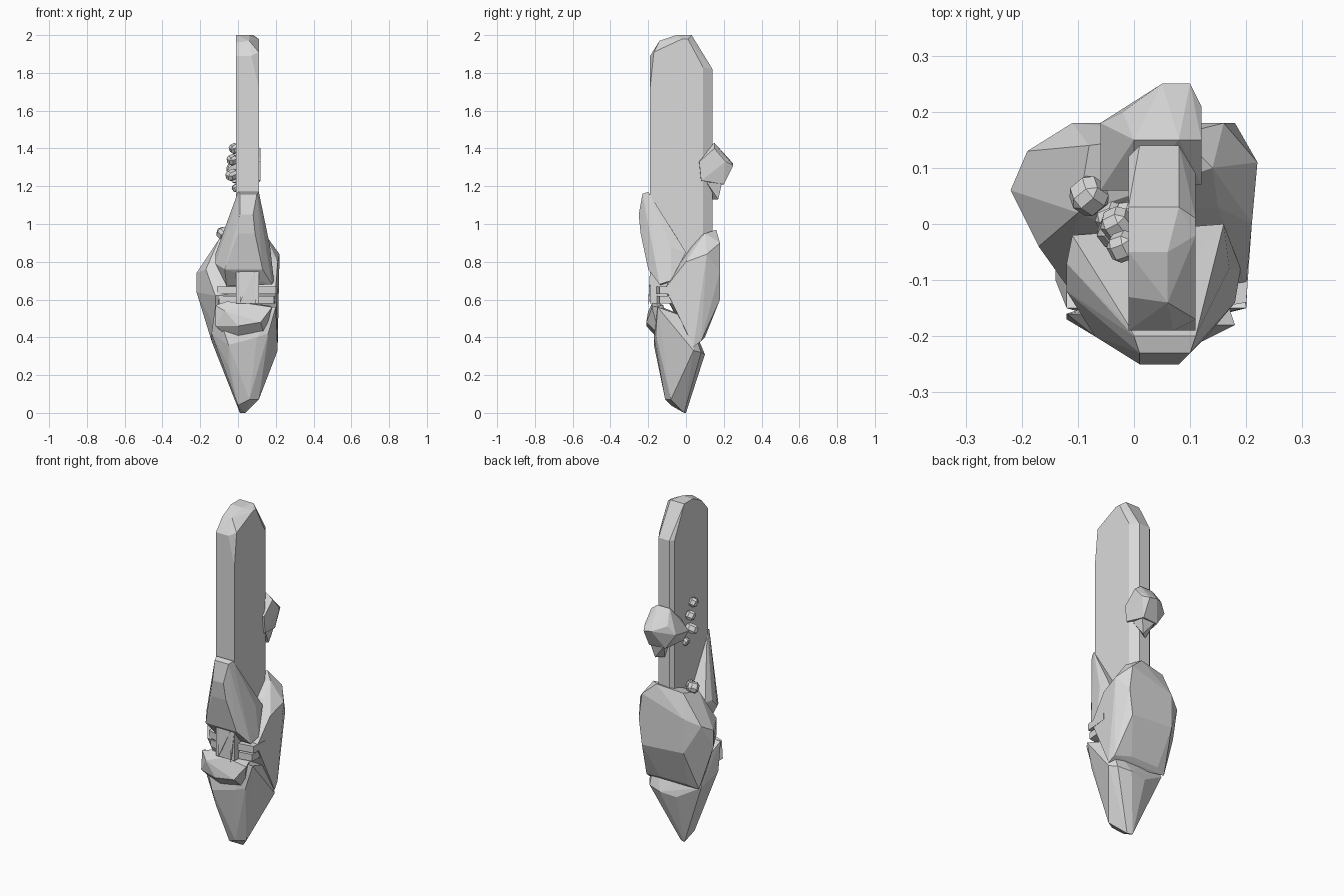
import bpy
import bmesh
from mathutils import Matrix, Vector

cube = bpy.data.objects.get("Cube")
if cube:
    bpy.data.objects.remove(cube, do_unlink=True)

UNIT = 0.01  # all rock points are written in hundredths

stone = bpy.data.materials.new("pale_grey_stone")
stone.use_nodes = True
stone_colour = (0.7, 0.7, 0.7, 1)
stone.diffuse_color = stone_colour
stone.node_tree.nodes["Principled BSDF"].inputs["Base Color"].default_value = stone_colour


def finish(name, bm):
    """Turn a bmesh into a flat-shaded stone object."""
    bmesh.ops.recalc_face_normals(bm, faces=bm.faces)
    mesh = bpy.data.meshes.new(name)
    bm.to_mesh(mesh)
    bm.free()
    mesh.materials.append(stone)
    rock = bpy.data.objects.new(name, mesh)
    bpy.context.scene.collection.objects.link(rock)
    return rock


def chiselled_rock(name, corners):
    """Convex faceted rock stretched over a handful of corner points."""
    bm = bmesh.new()
    for corner in corners:
        bm.verts.new(Vector(corner) * UNIT)
    hull = bmesh.ops.convex_hull(bm, input=bm.verts)
    unused = [item for item in hull["geom_interior"] if isinstance(item, bmesh.types.BMVert)]
    bmesh.ops.delete(bm, geom=unused, context="VERTS")
    bmesh.ops.dissolve_limit(bm, angle_limit=0.06, verts=bm.verts, edges=bm.edges)
    return finish(name, bm)


def pebble(name, centre, radius, stretch):
    """Small faceted stone: a cube with its corners cut off."""
    bm = bmesh.new()
    bmesh.ops.create_cube(bm, size=2 * radius * UNIT)
    bmesh.ops.bevel(bm, geom=bm.verts[:] + bm.edges[:], offset=radius * UNIT / 2,
                    segments=1, affect="EDGES")
    bmesh.ops.scale(bm, vec=(1, 1, stretch), verts=bm.verts)
    bmesh.ops.rotate(bm, verts=bm.verts, matrix=Matrix.Rotation(radius, 3, (1, 1, 2)))
    bmesh.ops.translate(bm, vec=Vector(centre) * UNIT, verts=bm.verts)
    return finish(name, bm)


# Tall slab: one footprint, closed by a chipped crown
footprint = [(-1, -19), (11, -19), (11, 9), (8, 14), (1, 14), (-1, 12)]
slab_corners = [(x, y, 58) for x, y in footprint]
slab_corners += [
    (-1, -19, 189), (7, -19, 189), (11, -19, 172),
    (11, -17, 191), (11, -2, 198), (11, 1, 198), (11, 9, 183),
    (-1, -13, 196), (6, -14, 197), (-1, -5, 200), (6, -5, 200),
    (-1, 3, 200), (8, 3, 200),
    (-1, 12, 182), (1, 14, 182), (8, 14, 182),
]
chiselled_rock("tall_slab", slab_corners)

# Shard leaning on the front of the slab
chiselled_rock("front_shard", [
    (0, -20, 117), (11, -20, 117), (1, -23, 116), (10, -23, 116), (12, -18, 110),
    (-1, -18, 114), (1, -25, 105), (8, -25, 105), (0, -24, 95), (9, -24, 95),
    (-7, -20, 76), (13, -20, 76), (-12, -12, 79), (-12, -7, 84), (-6, -10, 97),
    (17, -8, 88), (19, -8, 70), (-6, -12, 67), (18, -14, 68), (16, 0, 85), (-11, -2, 84),
])

# Broad rock wrapping the back and both sides
chiselled_rock("back_rock", [
    (-8, 14, 95), (8, 16, 97), (14, 10, 95), (-10, 2, 92), (15, 3, 87),
    (-11, 18, 82), (16, 18, 90), (-19, 13, 78), (-22, 6, 74), (-17, -4, 76),
    (22, 11, 84), (21, 0, 80), (20, -11, 66), (18, 18, 75), (-11, 18, 62),
    (16, 18, 60), (-22, 6, 64), (-12, -11, 62), (21, -2, 55), (21, 4, 35),
    (-14, 8, 38), (-8, 10, 40), (10, 10, 40), (20, 8, 38), (-12, -2, 45),
])

# Tapering root with its overhanging front ledge
chiselled_rock("root_rock", [
    (1, 0, 0), (4, -1, 0), (0, -8, 4), (6, -11, 7), (11, -8, 7),
    (-5, -13, 25), (-5, -17, 36), (10, -17, 40), (16, -16, 42), (21, 4, 33),
    (20, -15, 56), (-12, -15, 57), (-14, -10, 42), (-14, 6, 38),
    (0, 9, 30), (10, 10, 31), (18, 8, 32), (18, 2, 50), (-12, 2, 50),
])
chiselled_rock("front_ledge", [
    (-7, -20, 54), (0, -21, 46), (12, -21, 48), (18, -18, 56), (-12, -17, 46),
    (-12, -16, 57), (0, -12, 36), (14, -14, 41), (5, -18, 58), (-6, -16, 59), (16, -12, 57),
])

# Thin strata in the gap below the shard
for level, inset in ((58, 1), (63, 0)):
    chiselled_rock("gap_stratum", [
        (x, y, level + rise)
        for x, y in ((-11 + inset, -11), (8, -16), (20 - inset, -14), (21 - inset, 0), (-12, 0))
        for rise in (0, 4)
    ])

# Pointed slivers hanging from the shard
for left, right, tip in ((1, 9, 58), (9, 11, 56)):
    chiselled_rock("hanging_sliver", [
        (left, -19, 76), (right, -19, 76), (left, -16, 76), (right, -16, 76), (left, -20, tip),
    ])

# Boulder stuck to the back edge, with a knob underneath
chiselled_rock("back_boulder", [
    (-6, 6, 128), (-6, 18, 130), (0, 6, 135), (-2, 20, 135), (0, 15, 143), (8, 15, 143),
    (5, 25, 132), (10, 25, 131), (12, 21, 133), (12, 8, 123), (12, 15, 140),
    (12, 7, 133), (-3, 7, 122), (10, 20, 121), (0, 19, 121),
])
chiselled_rock("boulder_knob", [
    (1, 11, 122), (10, 11, 122), (1, 19, 122), (10, 19, 122),
    (3, 12, 116), (9, 18, 117), (4, 14, 113), (8, 17, 113),
])

# Pebbles clinging to the slab's right face and the rock below it
for centre, radius, stretch in (
    ((-2, -4, 140), 2.4, 1), ((-3, 0, 134), 2.6, 1), ((-3, -1, 126), 2.6, 1.3),
    ((-1, 2, 119), 2, 1), ((-8, 5, 95), 3, 1), ((-4, 1, 94), 2.5, 1),
):
    pebble("side_pebble", centre, radius, stretch)
